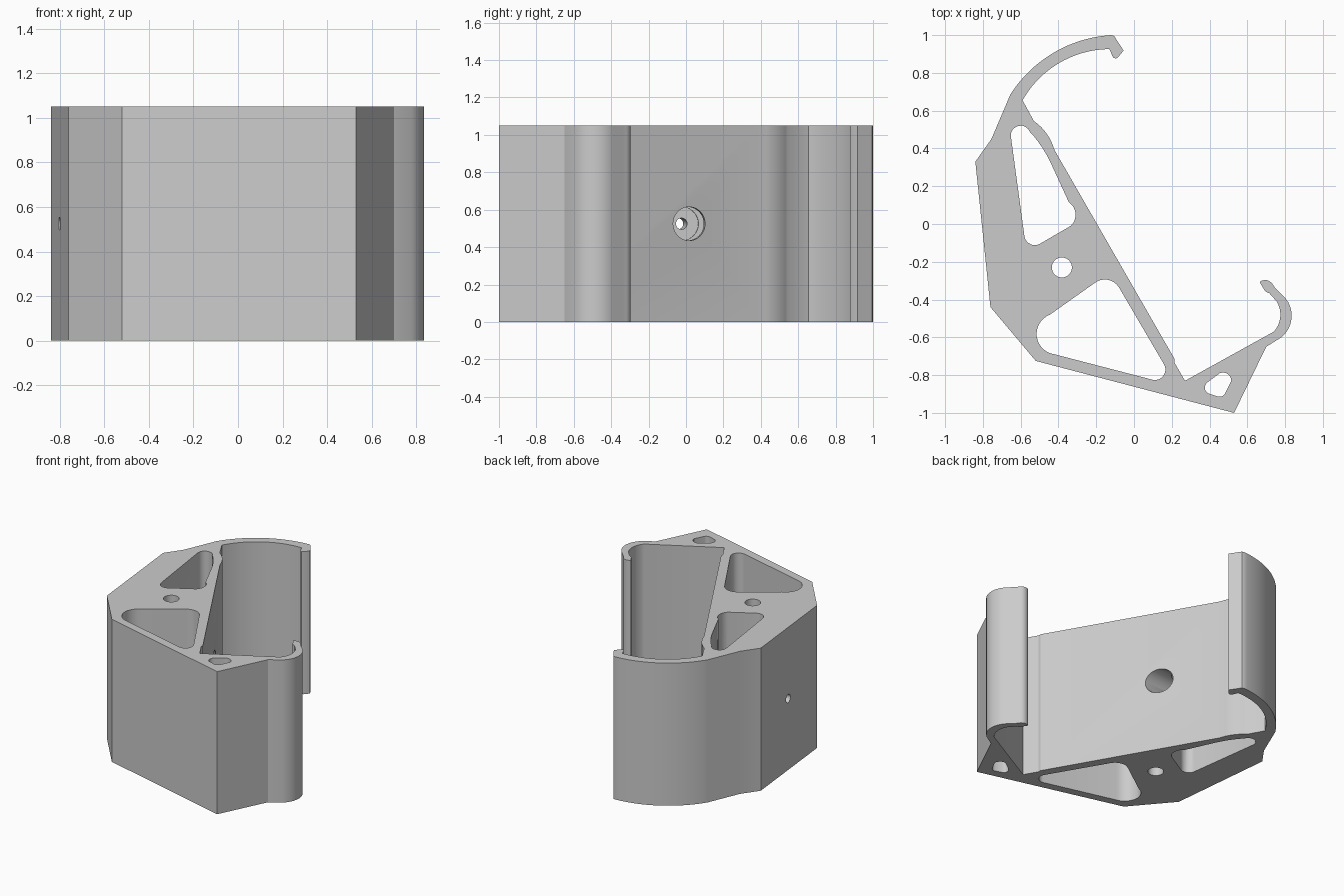
import bpy, bmesh
from math import atan2, cos, sin, tau, pi
from mathutils import Vector, Matrix

old = bpy.data.objects.get("Cube")
if old:
    bpy.data.objects.remove(old)

HEIGHT = 1.05

grey = bpy.data.materials.new("light grey")
grey.use_nodes = True
grey.diffuse_color = (0.6, 0.6, 0.6, 1)
grey.node_tree.nodes["Principled BSDF"].inputs["Base Color"].default_value = (0.6, 0.6, 0.6, 1)


def arc(a, m, b, n=8):
    """Points on the circle from a through m to b."""
    (ax, ay), (bx, by), (cx, cy) = a, m, b
    d = 2 * (ax * (by - cy) + bx * (cy - ay) + cx * (ay - by))
    sa, sb, sc = ax * ax + ay * ay, bx * bx + by * by, cx * cx + cy * cy
    ox = (sa * (by - cy) + sb * (cy - ay) + sc * (ay - by)) / d
    oy = (sa * (cx - bx) + sb * (ax - cx) + sc * (bx - ax)) / d
    r = ((ax - ox) ** 2 + (ay - oy) ** 2) ** 0.5
    start = atan2(ay - oy, ax - ox)
    mid = (atan2(by - oy, bx - ox) - start) % tau
    sweep = (atan2(cy - oy, cx - ox) - start) % tau
    if mid > sweep:
        sweep -= tau
    return [(ox + r * cos(start + sweep * i / n), oy + r * sin(start + sweep * i / n))
            for i in range(n + 1)]


def finish(name, bm):
    bmesh.ops.recalc_face_normals(bm, faces=bm.faces)
    mesh = bpy.data.meshes.new(name)
    bm.to_mesh(mesh)
    bm.free()
    mesh.materials.append(grey)
    obj = bpy.data.objects.new(name, mesh)
    bpy.context.collection.objects.link(obj)
    return obj


def prism(name, points, z0, z1):
    bm = bmesh.new()
    face = bm.faces.new([bm.verts.new((x, y, z0)) for x, y in points])
    top = bmesh.ops.extrude_face_region(bm, geom=[face])["geom"]
    bmesh.ops.translate(bm, vec=(0, 0, z1 - z0),
                        verts=[v for v in top if isinstance(v, bmesh.types.BMVert)])
    return finish(name, bm)


def bore(name, start, end, radius, sides=40):
    start, end = Vector(start), Vector(end)
    axis = end - start
    bm = bmesh.new()
    bmesh.ops.create_cone(bm, cap_ends=True, segments=sides, radius1=radius, radius2=radius,
                          depth=axis.length)
    turn = axis.to_track_quat('Z', 'Y').to_matrix().to_4x4()
    bm.transform(Matrix.Translation((start + end) / 2) @ turn)
    return finish(name, bm)


def cut(body, cutter):
    mod = body.modifiers.new("cut", 'BOOLEAN')
    mod.operation, mod.solver, mod.object = 'DIFFERENCE', 'EXACT', cutter
    bpy.context.view_layer.objects.active = body
    bpy.ops.object.modifier_apply(modifier=mod.name)
    bpy.data.objects.remove(cutter)


# Bracket outline: foot, small hook, inner wall, large hook, back
outline = [(-.52, -.725), (.53, -1), (.70, -.65)]
outline += arc((.78, -.60), (.835, -.49), (.80, -.39))
outline += [(.745, -.335)]
outline += arc((.735, -.32), (.705, -.298), (.665, -.307), 6)
outline += arc((.69, -.35), (.70, -.36), (.715, -.365), 3)
outline += arc((.755, -.41), (.775, -.48), (.74, -.57))
outline += [(.27, -.83), (.215, -.735), (.215, -.715), (-.42, .39)]
outline += arc((-.435, .43), (-.475, .495), (-.53, .545), 6)
outline += arc((-.59, .655), (-.40, .85), (-.13, .926), 20)
outline += arc((-.115, .89), (-.10, .876), (-.085, .882), 3)
outline += [(-.055, .918), (-.105, .995)]
outline += arc((-.12, 1.0), (-.42, .91), (-.655, .685), 24)
outline += [(-.755, .45), (-.84, .33), (-.76, -.44)]
body = prism("bracket_body", outline, 0, HEIGHT)

# Rounded weight-saving openings
upper = arc((-.55, .485), (-.61, .52), (-.652, .465))
upper += arc((-.58, -.065), (-.54, -.11), (-.49, -.10))
upper += arc((-.335, -.01), (-.31, .06), (-.345, .115))
upper += arc((-.43, .30), (-.48, .395), (-.53, .465), 5)
lower = arc((-.445, -.48), (-.515, -.57), (-.42, -.69), 14)
lower += arc((.10, -.825), (.15, -.81), (.16, -.745))
lower += arc((-.08, -.335), (-.14, -.295), (-.205, -.31))
small = arc((.44, -.80), (.49, -.79), (.515, -.83), 6)
small += arc((.48, -.90), (.465, -.912), (.445, -.914), 5)
small += arc((.39, -.895), (.375, -.868), (.39, -.838), 6)
for points in (upper, lower, small):
    cut(body, prism("opening_cutter", points, -.1, HEIGHT + .1))

# Vertical pin hole
cut(body, bore("pin_cutter", (-.382, -.23, -.1), (-.382, -.23, HEIGHT + .1), .053))

# Screw hole square to the back, with a wide bore for the head
mid = HEIGHT / 2
cut(body, bore("head_cutter", (-.597, -.024, mid), (.0, .038, mid), .09))
cut(body, bore("screw_cutter", (-.95, -.06, mid), (-.5, -.014, mid), .03, 24))

bpy.ops.object.select_all(action='DESELECT')
body.select_set(True)
bpy.context.view_layer.objects.active = body
bpy.ops.object.shade_smooth_by_angle(angle=pi / 7)
